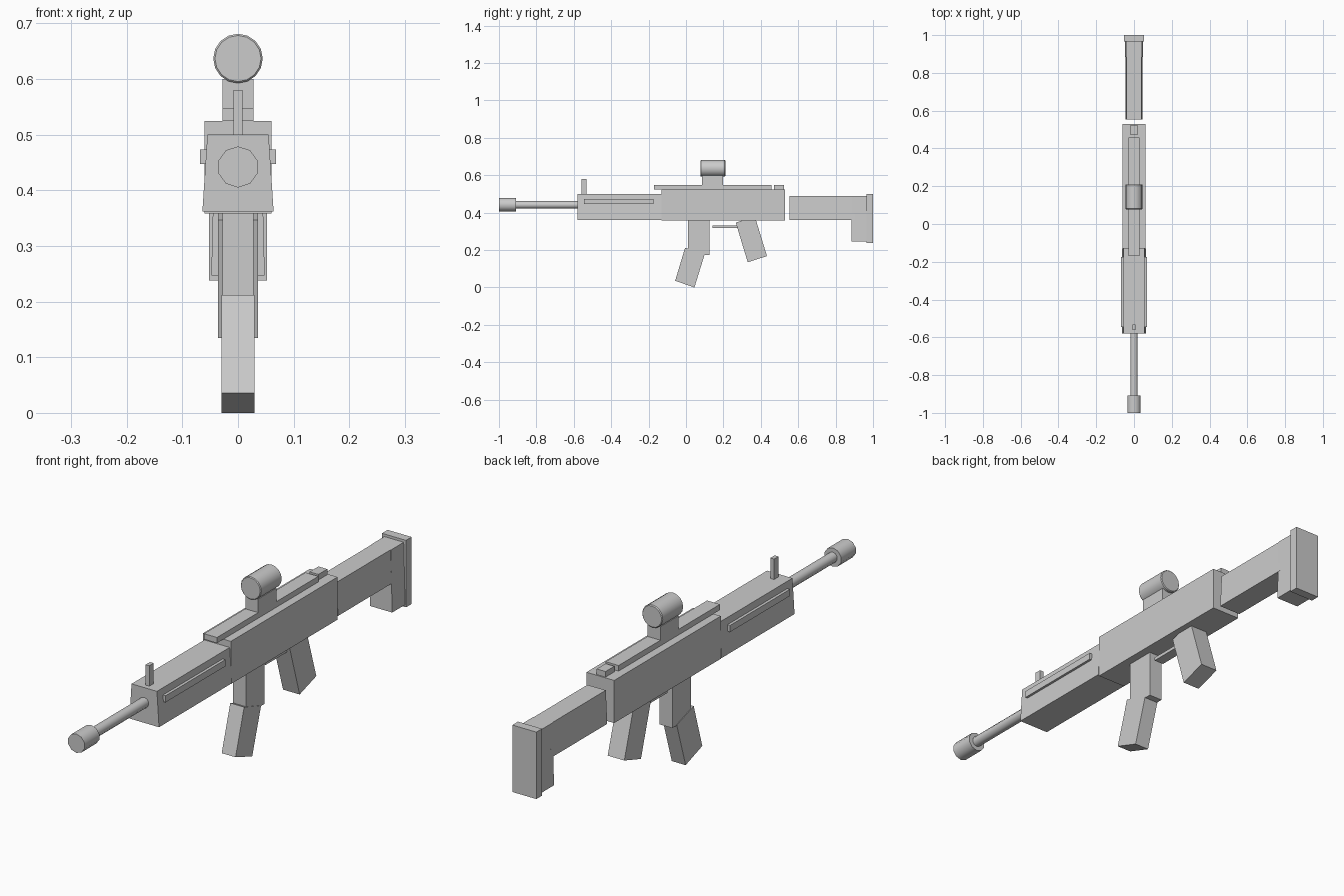
import bpy
import bmesh
import math
from mathutils import Matrix, Vector

cube = bpy.data.objects.get("Cube")
if cube:
    bpy.data.objects.remove(cube, do_unlink=True)

# Single plain grey
grey = bpy.data.materials.new("plain_grey")
grey.use_nodes = True
colour = (0.6, 0.6, 0.6, 1)
grey.diffuse_color = colour
grey.node_tree.nodes["Principled BSDF"].inputs["Base Color"].default_value = colour


def finish(name, bm):
    bmesh.ops.recalc_face_normals(bm, faces=bm.faces)
    mesh = bpy.data.meshes.new(name)
    bm.to_mesh(mesh)
    bm.free()
    mesh.materials.append(grey)
    obj = bpy.data.objects.new(name, mesh)
    bpy.context.collection.objects.link(obj)
    return obj


def block(name, half, ys, zs, top_half=None, x=0):
    """Box with an optional narrower top, spanning ys and zs."""
    top_half = half if top_half is None else top_half
    bm = bmesh.new()
    bmesh.ops.create_cube(bm, size=2)
    for v in bm.verts:
        up = v.co.z > 0
        v.co = Vector((x + v.co.x * (top_half if up else half),
                       ys[v.co.y > 0], zs[up]))
    return finish(name, bm)


def side_profile(name, half, points):
    """Side outline (y, z) extruded across the width."""
    bm = bmesh.new()
    face = bm.faces.new([bm.verts.new((-half, y, z)) for y, z in points])
    ext = bmesh.ops.extrude_face_region(bm, geom=[face])["geom"]
    verts = [g for g in ext if isinstance(g, bmesh.types.BMVert)]
    bmesh.ops.translate(bm, verts=verts, vec=(2 * half, 0, 0))
    return finish(name, bm)


def tube(name, radius, ys, z, sides, bevel=0):
    """Smooth cylinder along y."""
    bm = bmesh.new()
    place = (Matrix.Translation((0, sum(ys) / 2, z))
             @ Matrix.Rotation(math.pi / 2, 4, "X"))
    bmesh.ops.create_cone(bm, cap_ends=True, segments=sides, radius1=radius,
                          radius2=radius, depth=ys[1] - ys[0], matrix=place)
    if bevel:
        rims = [e for e in bm.edges if any(len(f.verts) > 4 for f in e.link_faces)]
        bmesh.ops.bevel(bm, geom=rims, offset=bevel, segments=1, affect="EDGES")
    obj = finish(name, bm)
    bpy.ops.object.select_all(action="DESELECT")
    obj.select_set(True)
    bpy.context.view_layer.objects.active = obj
    bpy.ops.object.shade_smooth_by_angle(angle=math.radians(40))
    return obj


# Body and fore end
block("receiver", 0.06, (-0.13, 0.53), (0.358, 0.525))
block("fore_end", 0.064, (-0.58, -0.13), (0.362, 0.5), top_half=0.055)
for side, sign in (("left", 1), ("right", -1)):
    block("side_strip_" + side, 0.01, (-0.545, -0.175), (0.447, 0.473), x=sign * 0.058)

# Barrel
tube("barrel", 0.02, (-0.92, -0.56), 0.442, 10)
tube("muzzle", 0.037, (-1, -0.908), 0.442, 10)
block("front_sight", 0.008, (-0.56, -0.533), (0.495, 0.58))

# Rail, rear sight and scope
block("top_rail", 0.028, (-0.17, 0.457), (0.525, 0.547))
block("rear_sight", 0.019, (0.47, 0.525), (0.52, 0.547))
block("scope_mount", 0.028, (0.085, 0.198), (0.545, 0.6))
tube("scope", 0.0445, (0.078, 0.21), 0.637, 16, bevel=0.003)

# Stock
block("stock", 0.046, (0.553, 0.9), (0.36, 0.49), top_half=0.04)
block("stock_heel", 0.048, (0.885, 0.97), (0.247, 0.49), top_half=0.042)
block("butt_plate", 0.052, (0.965, 1), (0.238, 0.5))

# Magazine, grip and trigger guard
block("magazine_top", 0.028, (0.01, 0.125), (0.175, 0.362))
side_profile("magazine_bottom", 0.03,
             [(-0.005, 0.212), (-0.058, 0.036), (0.045, 0), (0.1, 0.178)])
side_profile("grip", 0.036,
             [(0.266, 0.347), (0.33, 0.135), (0.433, 0.168), (0.368, 0.38)])
block("trigger_guard", 0.02, (0.143, 0.285), (0.318, 0.331))
